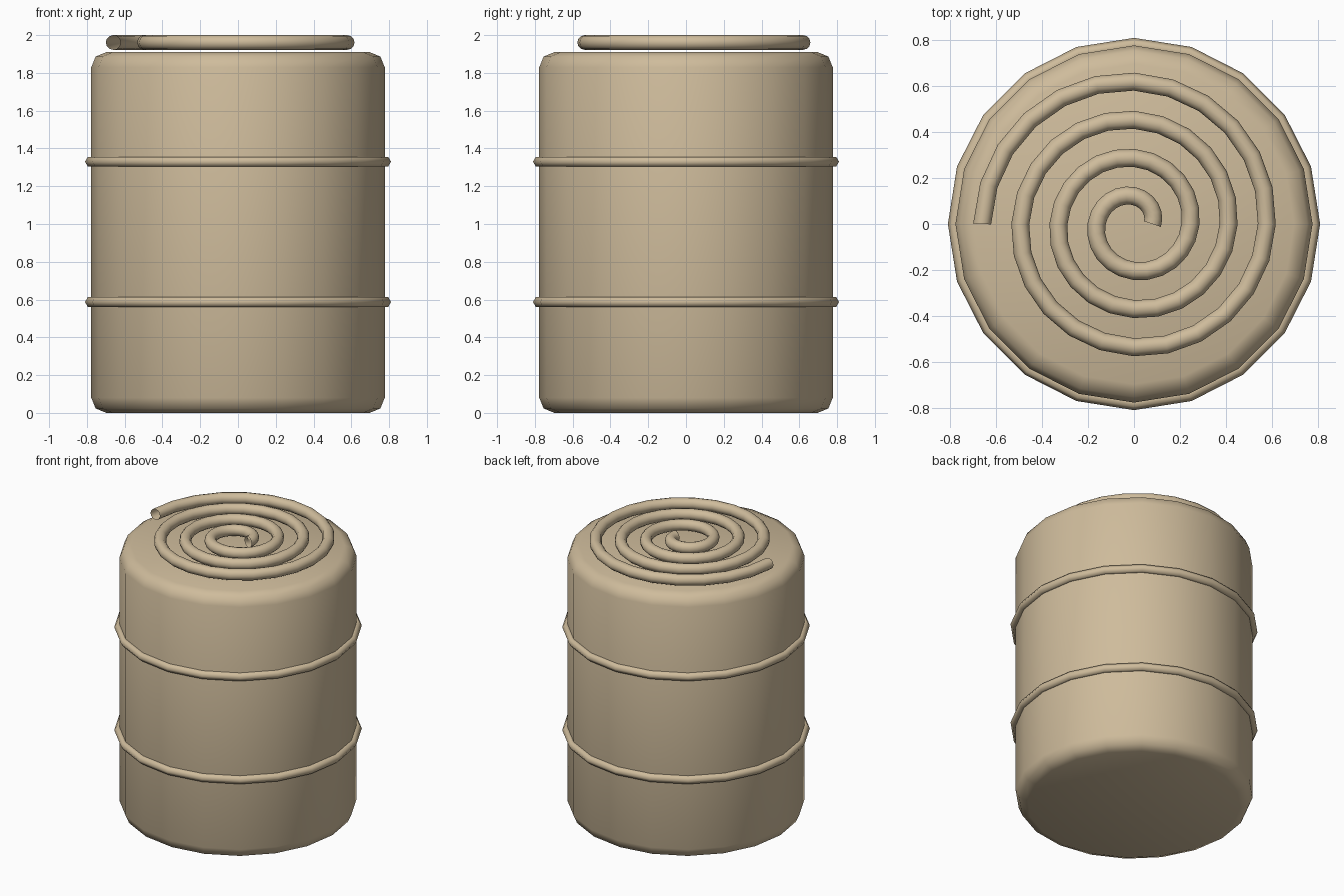
import bpy
import bmesh
import math

if "Cube" in bpy.data.objects:
    bpy.data.objects.remove(bpy.data.objects["Cube"])

SIDES = 20

tan = bpy.data.materials.new("tan")
tan.diffuse_color = (0.62, 0.50, 0.33, 1.0)
tan.use_nodes = True
tan.node_tree.nodes["Principled BSDF"].inputs["Base Color"].default_value = tan.diffuse_color


def finish(name, bm, angle):
    """Turn a bmesh into a coloured, smooth-shaded object."""
    mesh = bpy.data.meshes.new(name)
    bmesh.ops.recalc_face_normals(bm, faces=bm.faces)
    bm.to_mesh(mesh)
    bm.free()
    mesh.materials.append(tan)
    obj = bpy.data.objects.new(name, mesh)
    bpy.context.collection.objects.link(obj)
    bpy.ops.object.select_all(action='DESELECT')
    obj.select_set(True)
    bpy.context.view_layer.objects.active = obj
    bpy.ops.object.shade_smooth_by_angle(angle=math.radians(angle))
    return obj


def bridge(bm, a, b):
    """Quads between two closed vertex loops."""
    n = len(a)
    for i in range(n):
        j = (i + 1) % n
        bm.faces.new((a[i], a[j], b[j], b[i]))


def lathe(name, profile, closed, angle):
    """Spin an (r, z) profile; open profiles get flat end caps."""
    bm = bmesh.new()
    loops = []
    for r, z in profile:
        loops.append([bm.verts.new((r * math.cos(math.tau * i / SIDES),
                                    r * math.sin(math.tau * i / SIDES), z))
                      for i in range(SIDES)])
    for a, b in zip(loops, loops[1:]):
        bridge(bm, a, b)
    if closed:
        bridge(bm, loops[-1], loops[0])
    else:
        bm.faces.new(loops[0])
        bm.faces.new(loops[-1])
    return finish(name, bm, angle)


# Barrel body with rounded rims
R, H, B = 0.777, 1.91, 0.08
corner = [math.radians(a) for a in (-90, -45, 0)]
lower = [(R - B + B * math.cos(a), B + B * math.sin(a)) for a in corner]
upper = [(r, H - z) for r, z in reversed(lower)]
lathe("barrel_body", lower + upper, False, 50)

# Two hoops with a six-sided section
for name, z in (("lower_hoop", 0.587), ("upper_hoop", 1.33)):
    section = [(0.78 + 0.03 * math.cos(math.tau * k / 6),
                z + 0.03 * math.sin(math.tau * k / 6)) for k in range(6)]
    lathe(name, section, True, 80)

# Spiral coil lying on the lid, an open-ended tube
TURNS, STEPS, TUBE, TUBE_SIDES = 3.5, 24, 0.039, 12
GROWTH = 0.166 / math.tau
bm = bmesh.new()
rings = []
for i in range(int(TURNS * STEPS) + 1):
    t = math.tau * i / STEPS
    r = 0.08 + GROWTH * t
    # horizontal normal to the spiral
    tx = GROWTH * math.cos(t) - r * math.sin(t)
    ty = GROWTH * math.sin(t) + r * math.cos(t)
    length = math.hypot(tx, ty)
    nx, ny = ty / length, -tx / length
    ring = []
    for k in range(TUBE_SIDES):
        a = math.tau * k / TUBE_SIDES
        d = TUBE * math.cos(a)
        ring.append(bm.verts.new((r * math.cos(t) + nx * d,
                                  r * math.sin(t) + ny * d,
                                  1.961 + TUBE * math.sin(a))))
    rings.append(ring)
for a, b in zip(rings, rings[1:]):
    bridge(bm, a, b)
finish("spiral_coil", bm, 50)
